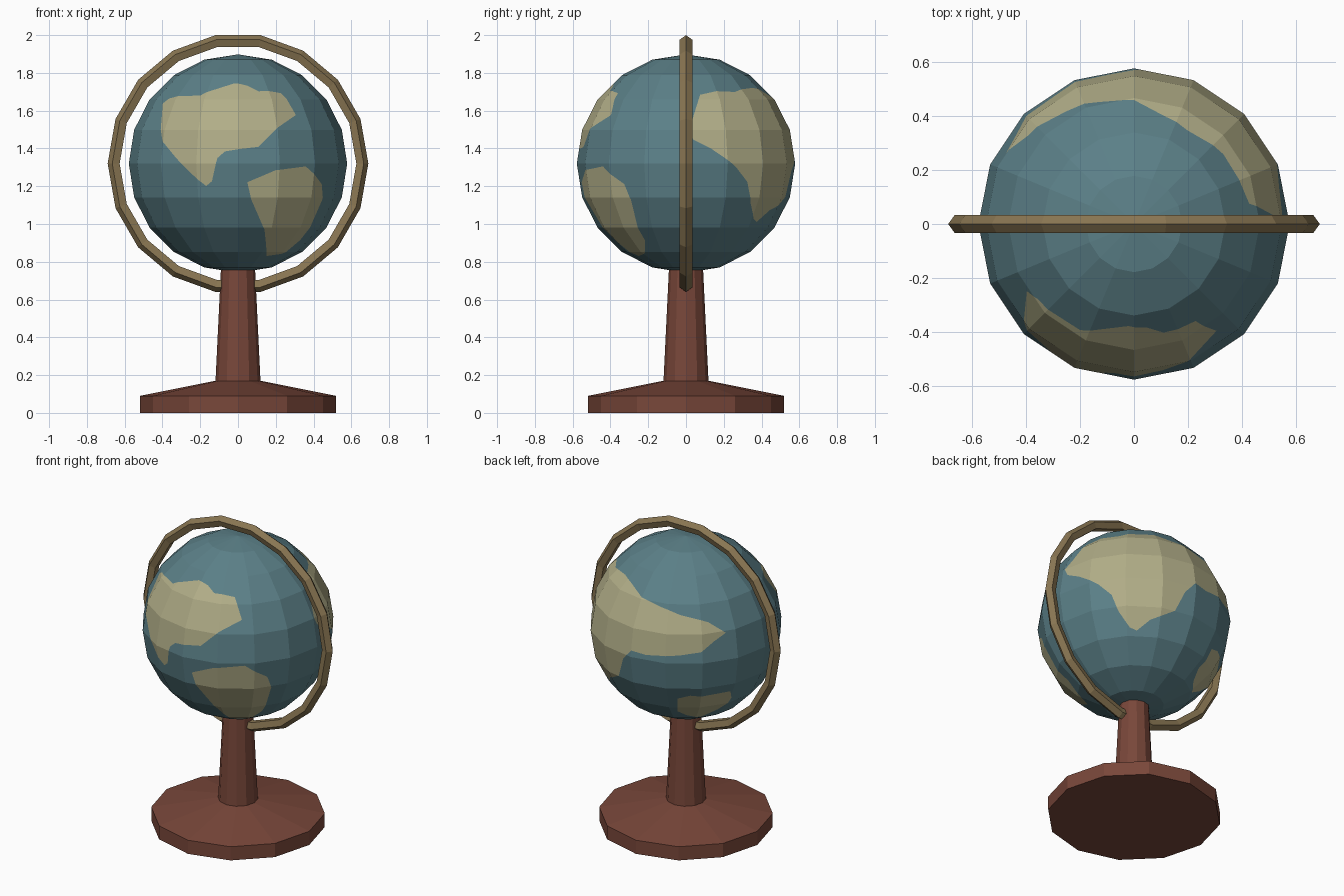
import bpy, bmesh, math
from mathutils import Vector, Matrix

if "Cube" in bpy.data.objects:
    bpy.data.objects.remove(bpy.data.objects["Cube"])

R, CZ = 0.578, 1.32          # globe radius and centre height


def material(name, rgb):
    m = bpy.data.materials.new(name)
    m.diffuse_color = (*rgb, 1)
    m.use_nodes = True
    m.node_tree.nodes["Principled BSDF"].inputs["Base Color"].default_value = m.diffuse_color
    return m


ocean = material("ocean_blue", (0.105, 0.215, 0.245))
sand = material("land_sand", (0.44, 0.42, 0.245))
brass = material("aged_brass", (0.25, 0.18, 0.085))
wood = material("red_wood", (0.19, 0.063, 0.042))


def finish(name, bm, *mats):
    me = bpy.data.meshes.new(name)
    bmesh.ops.recalc_face_normals(bm, faces=bm.faces)
    bm.to_mesh(me)
    bm.free()
    for m in mats:
        me.materials.append(m)
    ob = bpy.data.objects.new(name, me)
    bpy.context.collection.objects.link(ob)
    return ob


def lathe(name, profile, sides, mat):
    """Closed turned part from (radius, height) points."""
    bm = bmesh.new()
    rings = [[bm.verts.new((r * math.cos(2 * math.pi * i / sides),
                            r * math.sin(2 * math.pi * i / sides), z))
              for i in range(sides)] for r, z in profile]
    for a, b in zip(rings, rings[1:]):
        for i in range(sides):
            j = (i + 1) % sides
            bm.faces.new((a[i], a[j], b[j], b[i]))
    bm.faces.new(rings[0][::-1])
    bm.faces.new(rings[-1])
    return finish(name, bm, mat)


# Wooden foot and tapered column
lathe("base", [(0.52, 0), (0.52, 0.09), (0.12, 0.17)], 12, wood)
lathe("column", [(0.12, 0.15), (0.09, 0.77)], 12, wood)

# Brass ring around the globe, five-sided section, 18 segments
bm = bmesh.new()
N, S = 18, 5
loops = []
for i in range(N):
    a = 2 * math.pi * i / N
    loop = []
    for k in range(S):
        t = 2 * math.pi * k / S
        rad = 0.655 + 0.035 * math.cos(t)
        loop.append(bm.verts.new((rad * math.cos(a), 0.035 * math.sin(t),
                                  CZ + rad * math.sin(a))))
    loops.append(loop)
for i in range(N):
    a, b = loops[i], loops[(i + 1) % N]
    for k in range(S):
        bm.faces.new((a[k], a[(k + 1) % S], b[(k + 1) % S], b[k]))
finish("meridian_ring", bm, brass)


# Land outlines as directions from the globe centre
def from_front(x, z):
    dz = z - CZ
    return Vector((x, -math.sqrt(max(0, 0.57 ** 2 - x * x - dz * dz)), dz)).normalized()


def from_angles(lon, lat):
    lon, lat = math.radians(lon), math.radians(lat)
    return Vector((math.cos(lat) * math.cos(lon), math.cos(lat) * math.sin(lon), math.sin(lat)))


north_front = [from_front(*p) for p in (
    (-.40, 1.64), (-.36, 1.665), (-.2, 1.68), (-.02, 1.745), (.05, 1.735), (.11, 1.705),
    (.23, 1.695), (.31, 1.58), (.21, 1.51), (.11, 1.41), (-.07, 1.385), (-.11, 1.35),
    (-.14, 1.225), (-.17, 1.20), (-.34, 1.36), (-.40, 1.44))]
south_front = [from_front(*p) for p in (
    (.05, 1.22), (.2, 1.285), (.36, 1.305), (.45, 1.21), (.45, 1.13), (.38, .98),
    (.33, .91), (.24, .85), (.15, .83), (.14, .97), (.07, 1.13))]
great_back = [from_angles(*p) for p in (
    (1, 18), (4, 25), (10, 40), (21, 42), (38, 42), (60, 45), (73, 43), (90, 37), (106, 34),
    (121, 30), (140, 25), (151, 17), (143, 13), (134, 7), (121, 5), (108, 4), (100, 3),
    (90, 4), (83, -4), (77, -18), (61, -26), (52, -33), (47, -31), (40, -21), (36, -10),
    (28, -2), (14, 8), (4, 13))]
south_back = [from_angles(*p) for p in (
    (119, -28), (128, -25), (156, -25), (159, -32), (153, -45), (141, -53), (126, -50),
    (118, -43))]
lands = [north_front, south_front, great_back, south_back]


def inside(d, poly):
    """Point-in-outline test on a plane tangent at the outline's middle."""
    c = sum(poly, Vector()).normalized()
    if d.dot(c) < 0.15:
        return False
    u = c.orthogonal().normalized()
    v = c.cross(u)
    flat = [(p.dot(u) / p.dot(c), p.dot(v) / p.dot(c)) for p in poly]
    x, y = d.dot(u) / d.dot(c), d.dot(v) / d.dot(c)
    hit = False
    for (x1, y1), (x2, y2) in zip(flat, flat[1:] + flat[:1]):
        if (y1 > y) != (y2 > y) and x < x1 + (y - y1) * (x2 - x1) / (y2 - y1):
            hit = not hit
    return hit


# Globe: faceted sphere, cut along each coastline and coloured inside it
bm = bmesh.new()
bmesh.ops.create_uvsphere(bm, u_segments=16, v_segments=10, radius=R)
for poly in lands:
    for p, q in zip(poly, poly[1:] + poly[:1]):
        mid = (p + q).normalized()
        near = [f for f in bm.faces
                if f.calc_center_median().normalized().dot(mid) > math.cos(math.radians(28))]
        geom = set(near)
        for f in near:
            geom.update(f.edges, f.verts)
        bmesh.ops.bisect_plane(bm, geom=list(geom), dist=1e-5,
                               plane_co=(0, 0, 0), plane_no=p.cross(q).normalized())
for f in bm.faces:
    d = f.calc_center_median().normalized()
    f.material_index = int(any(inside(d, poly) for poly in lands))
bmesh.ops.transform(bm, matrix=Matrix.Translation((0, 0, CZ)), verts=bm.verts)
finish("globe", bm, ocean, sand)
